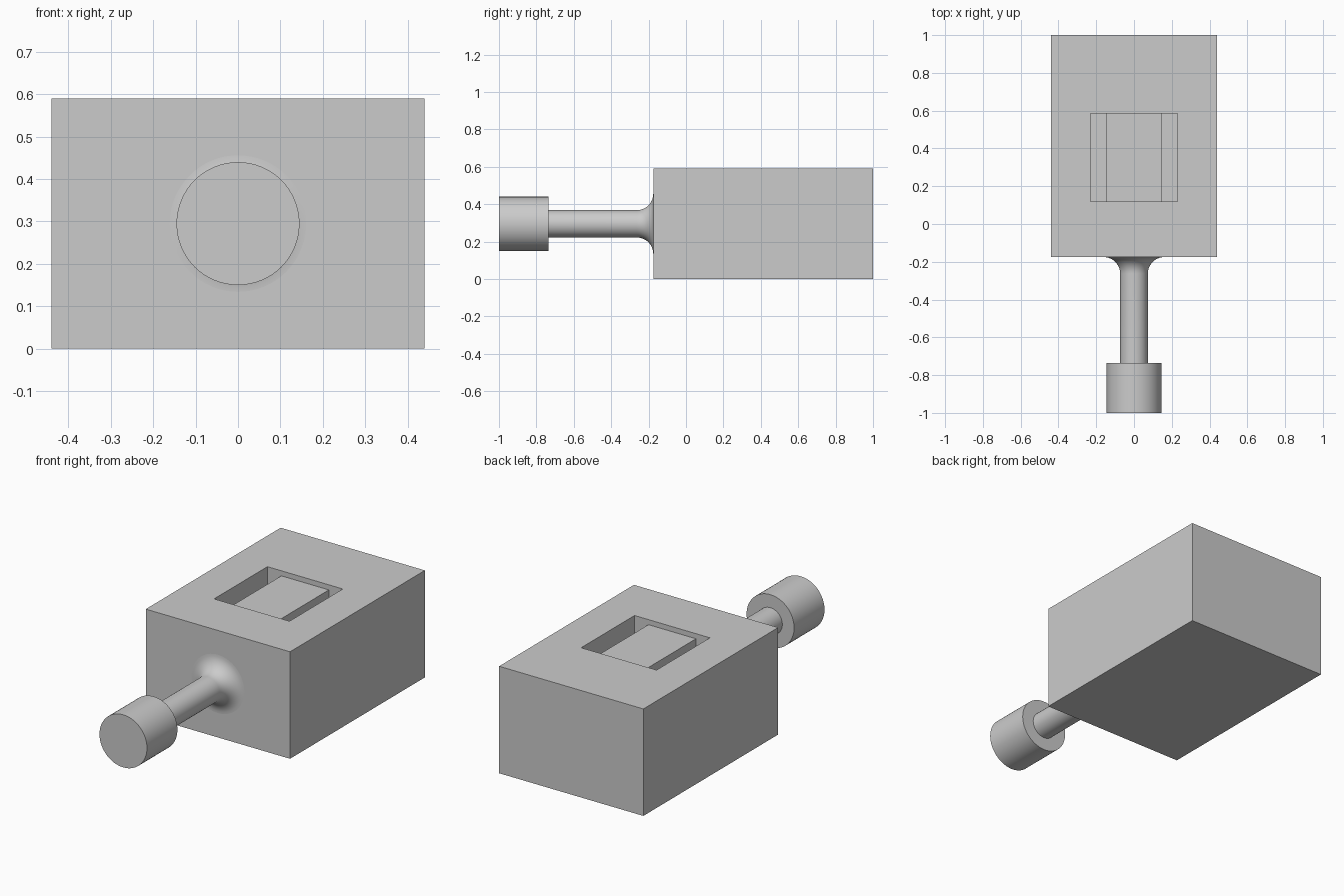
import bpy, bmesh, math
from mathutils import Matrix

cube = bpy.data.objects.get("Cube")
if cube:
    bpy.data.objects.remove(cube, do_unlink=True)

grey = bpy.data.materials.new("plain_grey")
grey.use_nodes = True
colour = (0.6, 0.6, 0.6, 1)
grey.diffuse_color = colour
grey.node_tree.nodes["Principled BSDF"].inputs["Base Color"].default_value = colour

TOP, MID = 0.59, 0.295
FRONT, BACK = -0.175, 1.0
HALF = 0.44


def make_object(name, bm):
    bmesh.ops.recalc_face_normals(bm, faces=bm.faces)
    mesh = bpy.data.meshes.new(name)
    bm.to_mesh(mesh)
    bm.free()
    mesh.materials.append(grey)
    obj = bpy.data.objects.new(name, mesh)
    bpy.context.collection.objects.link(obj)
    return obj


def box(name, low, high):
    bm = bmesh.new()
    bmesh.ops.create_cube(bm, size=1)
    for v in bm.verts:
        v.co = [a + (b - a) * (c + 0.5) for a, b, c in zip(low, high, v.co)]
    return make_object(name, bm)


def lathe(name, profile, sides=64):
    """Turn (radius, y) points about the knob axis."""
    bm = bmesh.new()
    rings = []
    for r, y in profile:
        angles = [2 * math.pi * i / sides for i in range(sides)]
        rings.append([bm.verts.new((r * math.cos(a), y, MID + r * math.sin(a))) for a in angles])
    for a, b in zip(rings, rings[1:]):
        for i in range(sides):
            j = (i + 1) % sides
            bm.faces.new((a[i], a[j], b[j], b[i]))
    bm.faces.new(rings[0])
    bm.faces.new(rings[-1])
    obj = make_object(name, bm)
    bpy.ops.object.select_all(action='DESELECT')
    obj.select_set(True)
    bpy.context.view_layer.objects.active = obj
    bpy.ops.object.shade_smooth_by_angle(angle=math.radians(30))
    return obj


# Body with a rectangular pocket in the top
body = box("body", (-HALF, FRONT, 0), (HALF, BACK, TOP))
cutter = box("pocket_cutter", (-0.23, 0.12, TOP - 0.15), (0.23, 0.585, TOP + 0.1))
cut = body.modifiers.new("pocket", 'BOOLEAN')
cut.operation = 'DIFFERENCE'
cut.solver = 'EXACT'
cut.object = cutter
bpy.context.view_layer.objects.active = body
bpy.ops.object.modifier_apply(modifier=cut.name)
bpy.data.objects.remove(cutter, do_unlink=True)

# Raised block across the middle of the pocket
box("pocket_block", (-0.145, 0.12, TOP - 0.15), (0.145, 0.585, TOP - 0.028))

# Shaft with a flared root, and the knob on its end
SHAFT, FLARE = 0.073, 0.088
arc = [math.pi / 2 * i / 12 for i in range(13)]
flare = [(SHAFT + FLARE * (1 - math.cos(a)), FRONT - FLARE * (1 - math.sin(a))) for a in arc]
lathe("shaft", [(SHAFT, -0.74)] + flare)
lathe("knob", [(0.145, -1.0), (0.145, -0.735)])
